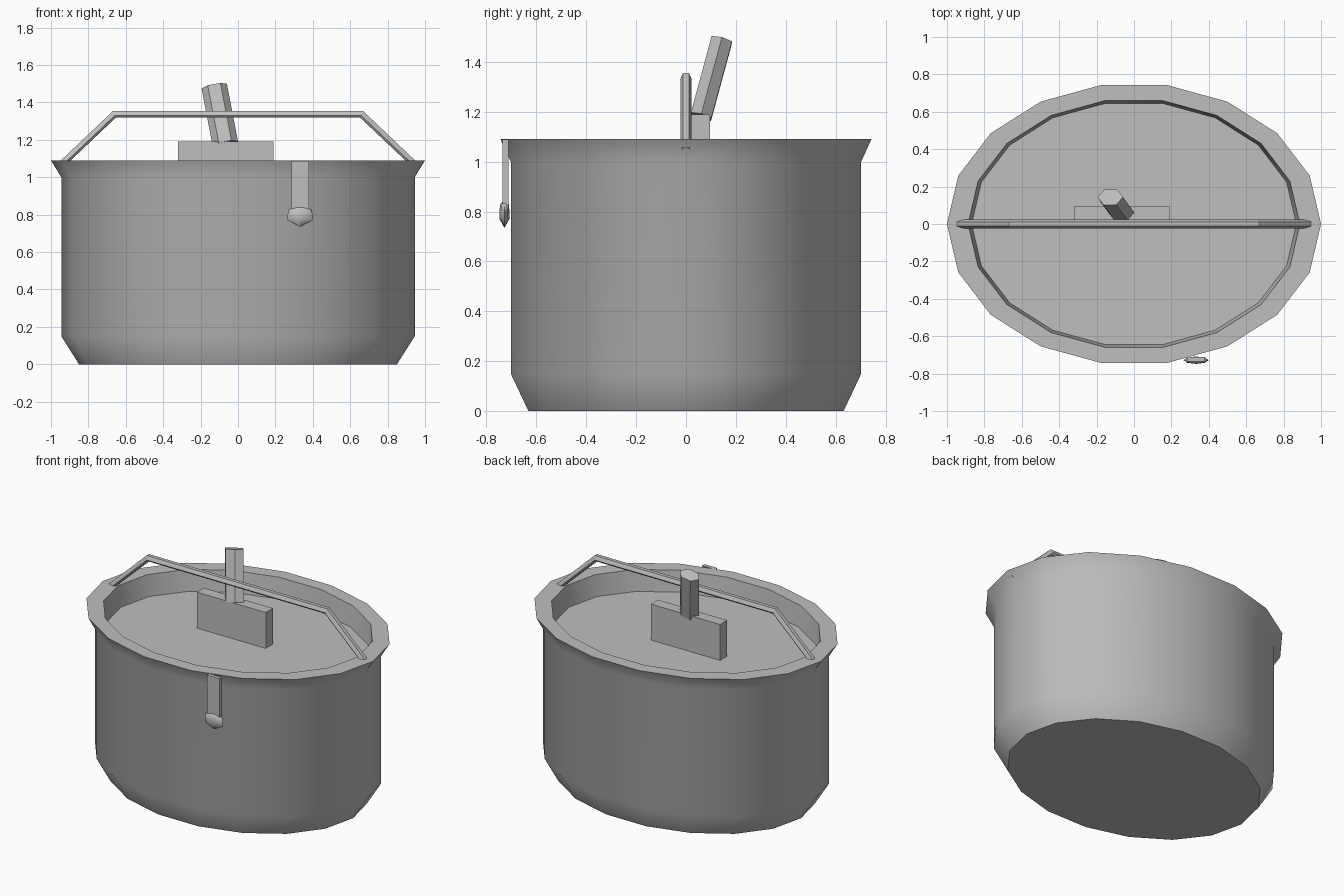
import bpy
import bmesh
from math import cos, sin, pi, radians
from mathutils import Vector

cube = bpy.data.objects.get("Cube")
if cube:
    bpy.data.objects.remove(cube, do_unlink=True)

metal = bpy.data.materials.new("grey_metal")
metal.use_nodes = True
GREY = (0.52, 0.52, 0.52, 1)
metal.diffuse_color = GREY
metal.node_tree.nodes["Principled BSDF"].inputs["Base Color"].default_value = GREY


def finish(name, bm, smooth=None):
    bmesh.ops.recalc_face_normals(bm, faces=bm.faces)
    mesh = bpy.data.meshes.new(name)
    bm.to_mesh(mesh)
    bm.free()
    mesh.materials.append(metal)
    obj = bpy.data.objects.new(name, mesh)
    bpy.context.collection.objects.link(obj)
    if smooth:
        bpy.ops.object.select_all(action='DESELECT')
        obj.select_set(True)
        bpy.context.view_layer.objects.active = obj
        bpy.ops.object.shade_smooth_by_angle(angle=radians(smooth))
    return obj


def loft(name, rings, smooth=None):
    """Join closed rings of points and cap both ends."""
    bm = bmesh.new()
    loops = [[bm.verts.new(p) for p in ring] for ring in rings]
    count = len(loops[0])
    for low, high in zip(loops, loops[1:]):
        for i in range(count):
            j = (i + 1) % count
            bm.faces.new((low[i], low[j], high[j], high[i]))
    bm.faces.new(loops[0])
    bm.faces.new(loops[-1])
    return finish(name, bm, smooth)


def oval(sides, rx, ry, z, x=0, y=0):
    turns = [2 * pi * i / sides for i in range(sides)]
    return [Vector((x + rx * cos(t), y + ry * sin(t), z)) for t in turns]


def box(name, low, high):
    corners = ((0, 0), (1, 0), (1, 1), (0, 1))
    ends = (low, high)
    return loft(name, [[(ends[i][0], ends[j][1], z) for i, j in corners]
                       for z in (low[2], high[2])])


# Oval pot with flared rim and recessed lid
SQUASH = 0.755
pot_profile = [(0.85, 0), (0.945, 0.15), (0.945, 1.0), (1.0, 1.09),
               (0.887, 1.09), (0.868, 0.95)]
loft("pot_and_lid", [oval(18, r, r * SQUASH, z) for r, z in pot_profile], 40)

# Upright plate on the lid
box("lid_plate", (-0.32, 0.022, 0.95), (0.19, 0.097, 1.19))

# Tilted six-sided knob
base, tip = Vector((-0.068, 0.06, 1.18)), Vector((-0.127, 0.143, 1.487))
tilt = Vector((0, 0, 1)).rotation_difference(tip - base).to_matrix()
hexagon = oval(6, 0.069, 0.049, 0)
loft("lid_knob", [[end + tilt @ p for p in hexagon] for end in (base, tip)])

# Carrying handle: a flattened six-sided bar bent over the pot
half_path = [(0.968, 1.045), (0.66, 1.337)]
path = half_path + [(-x, z) for x, z in reversed(half_path)]
lean = [(0.69, 0.72), (0.42, 1)]
leans = lean + [(-x, z) for x, z in reversed(lean)]
section = [(0.023, -0.006), (0.012, 0.018), (-0.012, 0.018),
           (-0.023, -0.006), (-0.012, -0.018), (0.012, -0.018)]
loft("carrying_handle", [[(x + h * nx, w, z + h * nz) for w, h in section]
                         for (x, z), (nx, nz) in zip(path, leans)])

# Hanging front strap with its rounded end
box("front_strap", (0.285, -0.736, 0.8), (0.38, -0.712, 1.088))
end_profile = [(0.3, 0.842), (0.9, 0.829), (1, 0.8), (1, 0.77), (0.05, 0.736)]
loft("strap_end", [oval(8, 0.067 * r, 0.02 * r, z, 0.332, -0.728)
                   for r, z in end_profile], 60)
